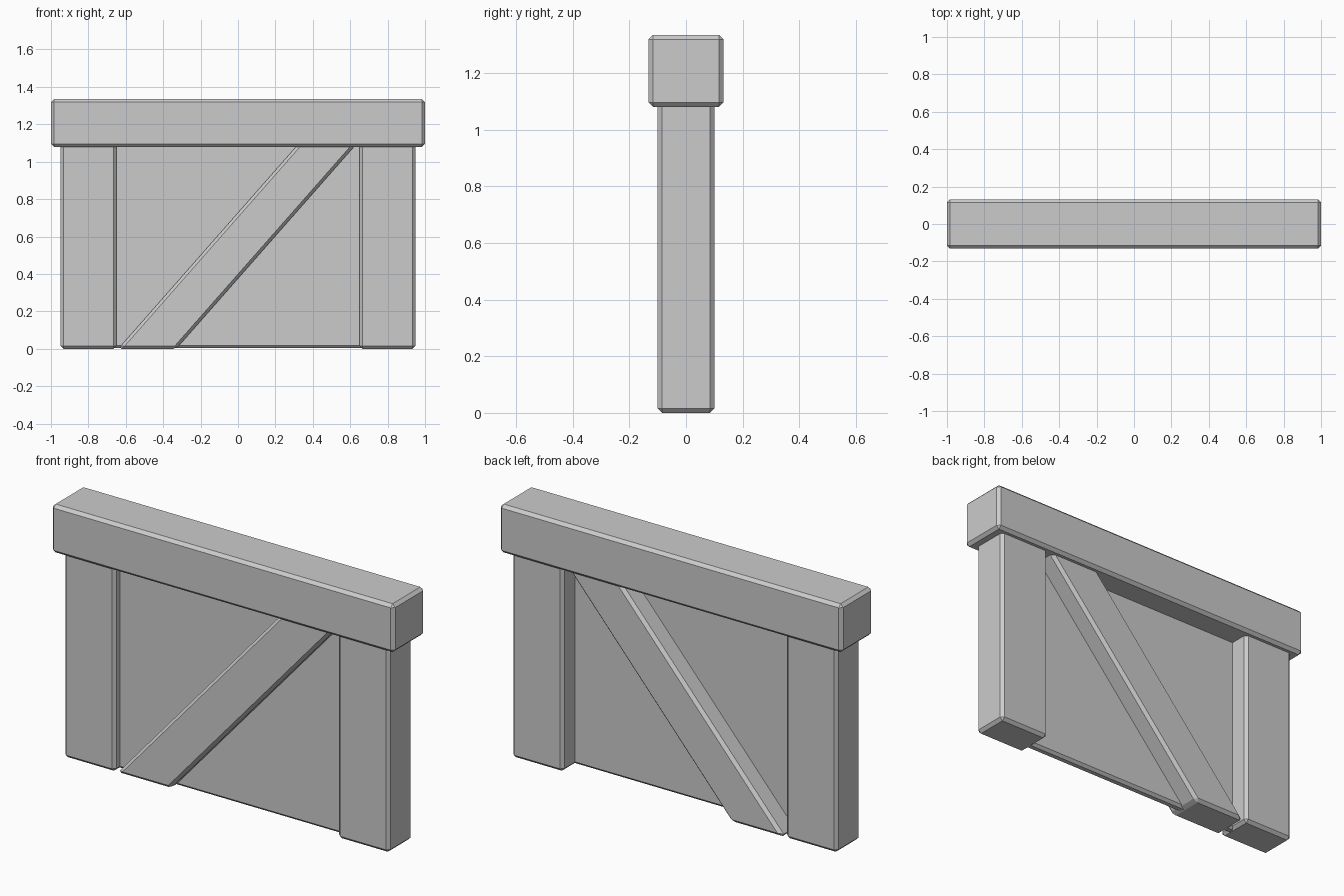
import bpy, bmesh

if "Cube" in bpy.data.objects:
    bpy.data.objects.remove(bpy.data.objects["Cube"])


def block(name, x, y, z, lean=0.0, bevel=0.016):
    """Chamfered box between the given ranges; lean shifts the top along x."""
    bm = bmesh.new()
    bmesh.ops.create_cube(bm, size=1)
    for v in bm.verts:
        fx, fy, fz = (c + 0.5 for c in v.co)
        v.co = (x[0] + fx * (x[1] - x[0]) + fz * lean,
                y[0] + fy * (y[1] - y[0]),
                z[0] + fz * (z[1] - z[0]))
    bmesh.ops.bevel(bm, geom=bm.edges[:], offset=bevel, segments=1,
                    affect='EDGES', profile=0.5)
    mesh = bpy.data.meshes.new(name)
    bm.to_mesh(mesh)
    bm.free()
    ob = bpy.data.objects.new(name, mesh)
    bpy.context.collection.objects.link(ob)
    return ob


TOP = 1.15  # uprights run a little way into the top beam

# Top beam
block("top_beam", (-1, 1), (-0.132, 0.132), (1.08, 1.335))

# Side posts
for side, x in (("left", (-0.95, -0.65)), ("right", (0.65, 0.95))):
    block(side + "_post", x, (-0.1, 0.1), (0, TOP))

# Thin panel set towards the front
block("panel", (-0.7, 0.7), (-0.056, -0.004), (0.003, TOP), bevel=0.014)

# Diagonal brace with level ends
block("diagonal_brace", (-0.64, -0.33), (-0.1, 0.1), (0, TOP), lean=0.88 * TOP)
